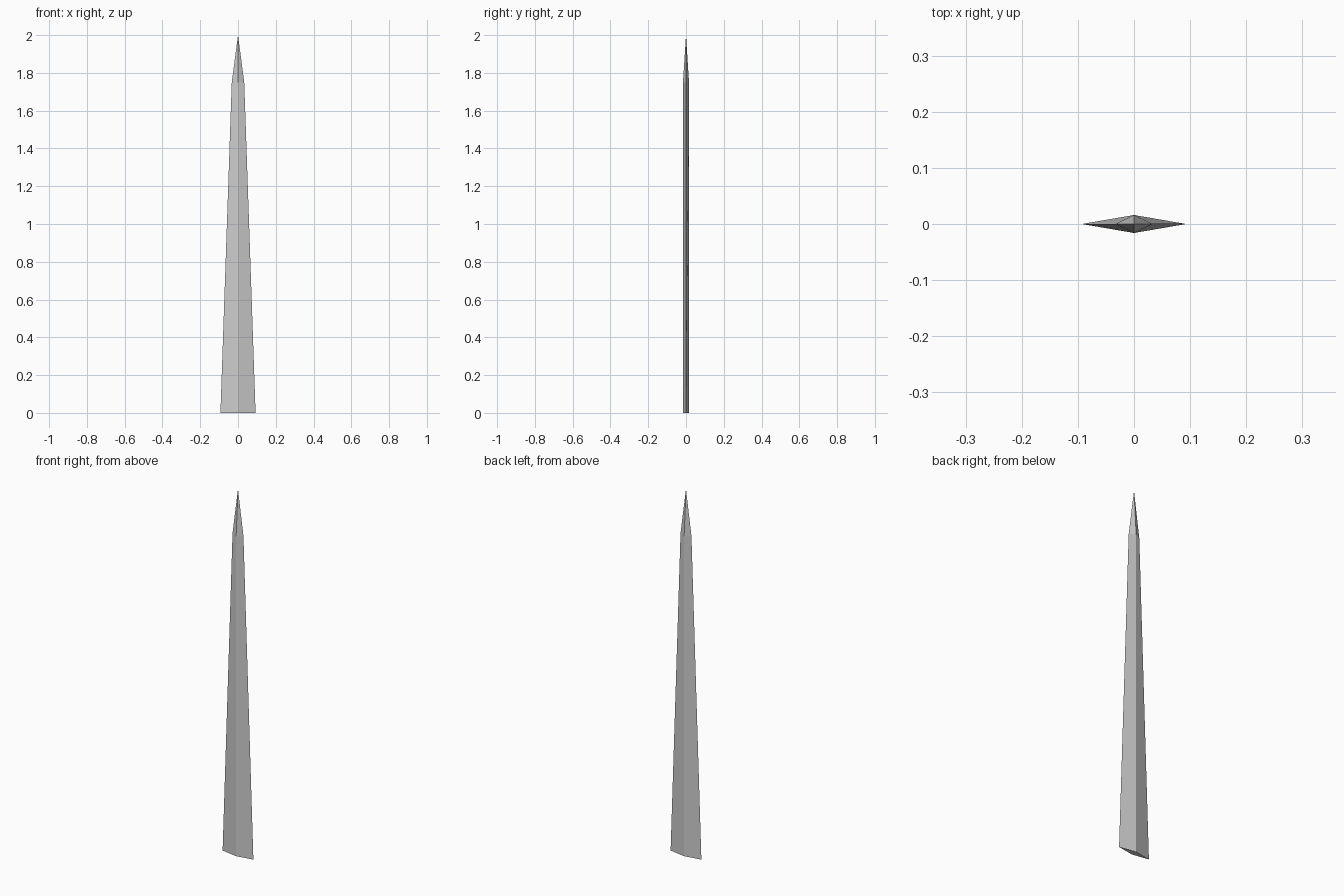
import bpy
import bmesh

if "Cube" in bpy.data.objects:
    bpy.data.objects.remove(bpy.data.objects["Cube"])

bm = bmesh.new()


# Diamond cross-section: two cutting edges and two central ridges
def diamond(half_width, half_depth, z):
    points = ((half_width, 0), (0, half_depth), (-half_width, 0), (0, -half_depth))
    return [bm.verts.new((x, y, z)) for x, y in points]


base = diamond(0.093, 0.016, 0.0)
shoulder = diamond(0.033, 0.016, 1.75)
tip = bm.verts.new((0, 0, 2.0))

# Long bevels, pointed tip and flat base cap
for i in range(4):
    j = (i + 1) % 4
    bm.faces.new((base[i], base[j], shoulder[j], shoulder[i]))
    bm.faces.new((shoulder[i], shoulder[j], tip))
bm.faces.new(base[::-1])
bmesh.ops.recalc_face_normals(bm, faces=bm.faces)

mesh = bpy.data.meshes.new("blade")
bm.to_mesh(mesh)
bm.free()
blade = bpy.data.objects.new("blade", mesh)
bpy.context.collection.objects.link(blade)
